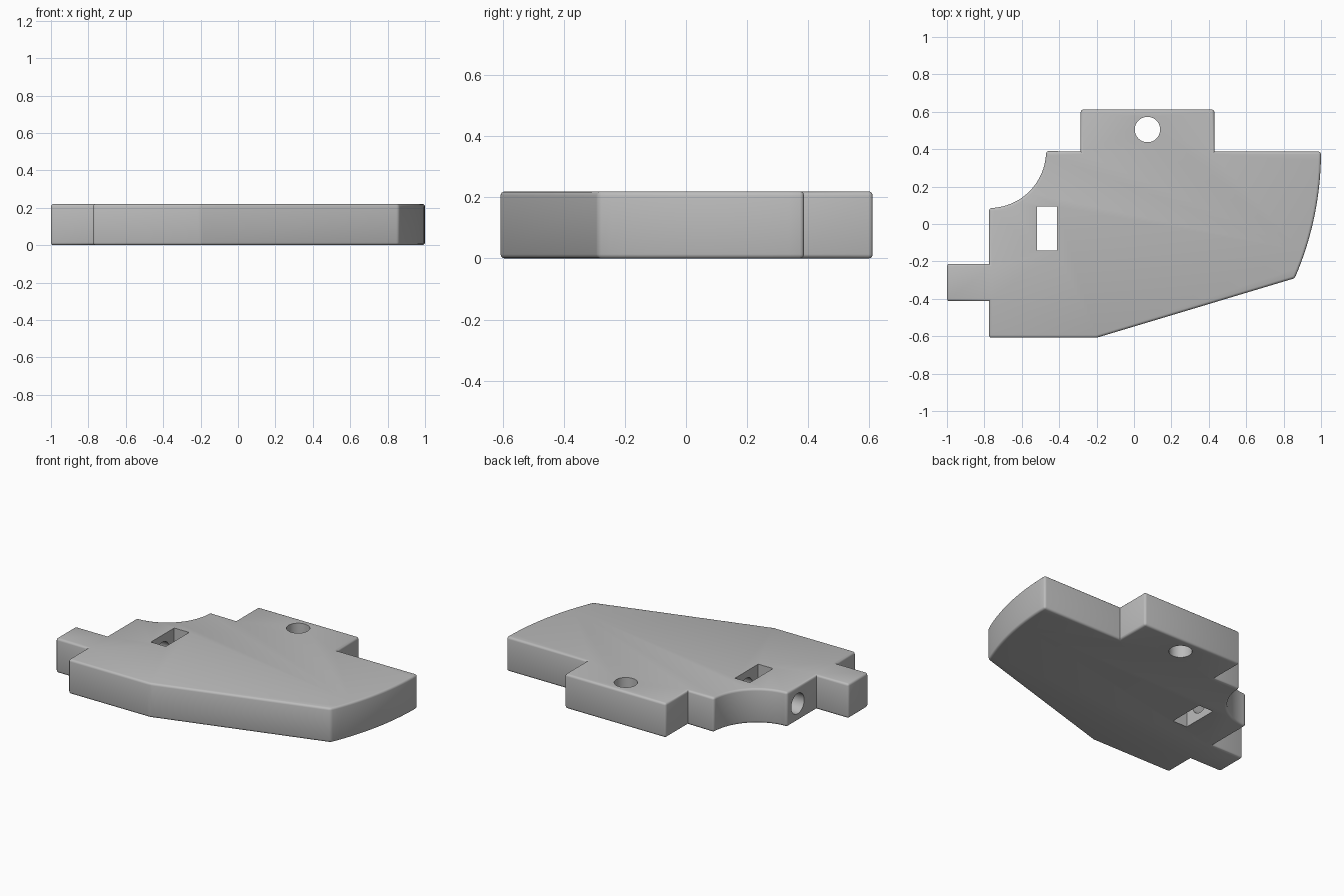
import bpy, bmesh
from math import sin, cos, pi, radians, asin

if "Cube" in bpy.data.objects:
    bpy.data.objects.remove(bpy.data.objects["Cube"])

HEIGHT = 0.22

grey = bpy.data.materials.new("plain grey")
grey.use_nodes = True
colour = (0.5, 0.5, 0.5, 1)
grey.diffuse_color = colour
grey.node_tree.nodes["Principled BSDF"].inputs["Base Color"].default_value = colour


def arc(cx, cy, r, start, end, n):
    steps = [start + (end - start) * i / n for i in range(n + 1)]
    return [(cx + r * cos(a), cy + r * sin(a)) for a in steps]


# Plate outline, counter-clockwise, with a bowed side and a scooped corner
bow = 1.70
outline = [(-0.77, -0.605), (-0.2, -0.605)]
outline += arc(1 - bow, 0.387, bow, -asin(0.677 / bow), 0, 14)
outline += [(0.43, 0.387), (0.43, 0.612), (-0.285, 0.612), (-0.285, 0.387)]
outline += arc(-0.775, 0.39, 0.305, 0, -pi / 2, 20)
outline += [(-0.775, -0.213), (-1, -0.213), (-1, -0.413), (-0.775, -0.413)]
outline[0] = (-0.775, -0.608)
outline[1] = (-0.2, -0.608)

bm = bmesh.new()
base = bm.faces.new([bm.verts.new((x, y, 0)) for x, y in outline])
top = bmesh.ops.extrude_face_region(bm, geom=[base])["geom"]
for v in top:
    if isinstance(v, bmesh.types.BMVert):
        v.co.z = HEIGHT
bmesh.ops.recalc_face_normals(bm, faces=bm.faces)

# Soften the outer edges, leaving inside corners crisp
sharp = [e for e in bm.edges if e.calc_face_angle_signed() > radians(12)]
bmesh.ops.bevel(bm, geom=sharp, offset=0.014, offset_type='OFFSET',
                segments=3, profile=0.5, affect='EDGES')
mesh = bpy.data.meshes.new("plate")
bm.to_mesh(mesh)
bm.free()
plate = bpy.data.objects.new("plate", mesh)
bpy.context.collection.objects.link(plate)
mesh.materials.append(grey)


def cut(cutter, name):
    cutter.name = name
    cutter.hide_render = True
    cutter.data.materials.append(grey)
    mod = plate.modifiers.new(name, 'BOOLEAN')
    mod.operation = 'DIFFERENCE'
    mod.solver = 'EXACT'
    mod.object = cutter
    bpy.ops.object.select_all(action='DESELECT')
    plate.select_set(True)
    bpy.context.view_layer.objects.active = plate
    bpy.ops.object.modifier_apply(modifier=name)
    bpy.data.objects.remove(cutter)


# Rectangular slot
bpy.ops.mesh.primitive_cube_add(size=1, location=(-0.465, -0.023, HEIGHT / 2))
slot = bpy.context.object
slot.scale = (0.105, 0.235, 1)
cut(slot, "slot_cutter")

# Round hole through the rear block
bpy.ops.mesh.primitive_cylinder_add(vertices=40, radius=0.068, depth=1,
                                    location=(0.072, 0.505, HEIGHT / 2))
cut(bpy.context.object, "round_hole_cutter")

# Sideways bore that crosses the slot
bpy.ops.mesh.primitive_cylinder_add(vertices=40, radius=0.065, depth=0.7,
                                    location=(-0.65, -0.022, HEIGHT / 2),
                                    rotation=(0, pi / 2, 0))
cut(bpy.context.object, "side_bore_cutter")

plate.select_set(True)
bpy.context.view_layer.objects.active = plate
bpy.ops.object.shade_smooth_by_angle(angle=radians(35))
